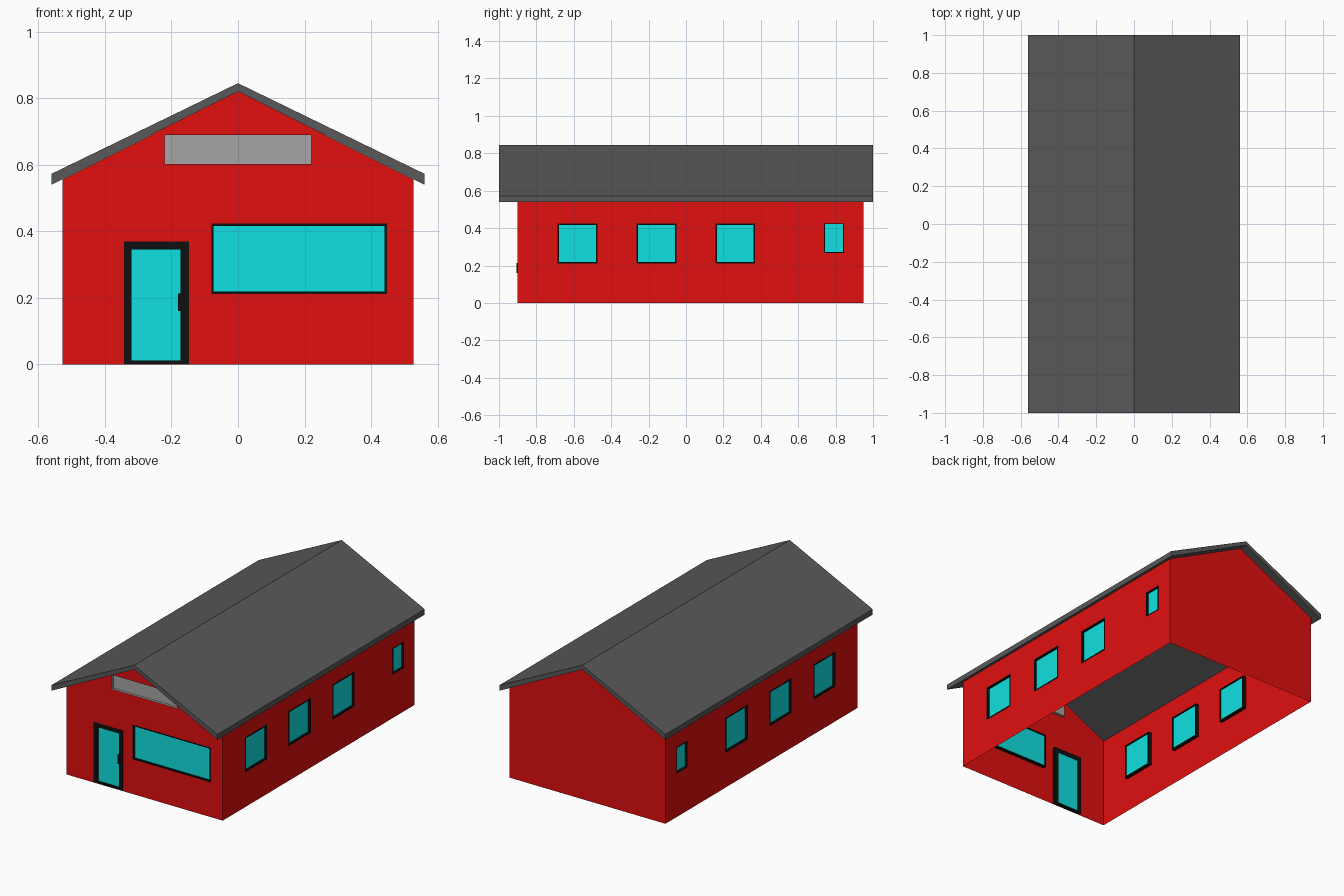
import bpy, bmesh
from mathutils import Matrix, Vector

if "Cube" in bpy.data.objects:
    bpy.data.objects.remove(bpy.data.objects["Cube"])


def material(name, rgb):
    m = bpy.data.materials.new(name)
    m.diffuse_color = (*rgb, 1)
    m.use_nodes = True
    m.node_tree.nodes["Principled BSDF"].inputs["Base Color"].default_value = m.diffuse_color
    return m


RED = material("red_paint", (0.75, 0.005, 0.005))
CYAN = material("glass_cyan", (0.005, 0.75, 0.75))
BLACK = material("black_trim", (0.005, 0.005, 0.005))
ROOF = material("dark_roof", (0.1, 0.1, 0.1))
VENT = material("vent_grey", (0.38, 0.38, 0.38))

W, FRONT, BACK, EAVE, RIDGE = 0.527, -0.9, 0.95, 0.556, 0.82


def plane(u, w, origin):
    """Wall frame: u runs along the wall, v is up, w points outward."""
    m = Matrix((u, (0, 0, 1), w)).transposed().to_4x4()
    m.translation = Vector(origin)
    return m


front = plane((1, 0, 0), (0, -1, 0), (0, FRONT, 0))
back = plane((-1, 0, 0), (0, 1, 0), (0, BACK, 0))
side = plane((0, 1, 0), (1, 0, 0), (W, 0, 0))


def finish(name, bm, mat, mirror=False):
    me = bpy.data.meshes.new(name)
    bm.to_mesh(me)
    bm.free()
    ob = bpy.data.objects.new(name, me)
    bpy.context.collection.objects.link(ob)
    me.materials.append(mat)
    if mirror:
        ob.modifiers.new("Mirror", 'MIRROR')
    return ob


def rect(u0, v0, u1, v1):
    return [(u0, v0), (u1, v0), (u1, v1), (u0, v1)]


def sheet(name, mat, xf, loops, w0=0.0, depth=0.0, mirror=False):
    """Flat panel from an outline plus hole loops, optionally extruded outward."""
    bm = bmesh.new()
    edges = []
    for loop in loops:
        vs = [bm.verts.new((u, v, w0)) for u, v in loop]
        edges += [bm.edges.new((a, b)) for a, b in zip(vs, vs[1:] + vs[:1])]
    bmesh.ops.triangle_fill(bm, use_beauty=True, edges=edges, normal=(0, 0, 1))
    if depth:
        res = bmesh.ops.extrude_face_region(bm, geom=bm.faces[:], use_keep_orig=True)
        top = [g for g in res["geom"] if isinstance(g, bmesh.types.BMVert)]
        bmesh.ops.translate(bm, verts=top, vec=(0, 0, depth))
        bmesh.ops.recalc_face_normals(bm, faces=bm.faces[:])
    else:
        for f in bm.faces:
            f.normal_update()
            if f.normal.z < 0:
                f.normal_flip()
    bm.transform(xf)
    return finish(name, bm, mat, mirror)


def window(name, xf, outer, inner, mirror=False):
    """Black frame set into the opening with recessed glass."""
    sheet(name + "_frame", BLACK, xf, [rect(*outer), rect(*inner)], -0.02, 0.021, mirror)
    sheet(name + "_glass", CYAN, xf, [rect(*inner)], -0.015, 0.003, mirror)


def inset(r, t):
    return (r[0] + t, r[1] + t, r[2] - t, r[3] - t)


# Openings, as (u0, v0, u1, v1) on each wall
picture = (-0.08, 0.212, 0.447, 0.423)
door = (-0.343, 0.002, -0.147, 0.37)
vent = (-0.221, 0.602, 0.221, 0.69)
sides = [(c - 0.106, 0.212, c + 0.106, 0.425) for c in (-0.58, -0.158, 0.264)]
sides.append((0.738, 0.266, 0.845, 0.426))

# Walls: thin sheets, open underneath
gable = [(-W, 0), (W, 0), (W, EAVE), (0, RIDGE), (-W, EAVE)]
sheet("front_wall", RED, front, [gable] + [rect(*r) for r in (picture, door, vent)])
sheet("back_wall", RED, back, [gable])
sheet("side_walls", RED, side,
      [rect(FRONT, 0, BACK, EAVE)] + [rect(*r) for r in sides], mirror=True)

# Windows and door
window("front_window", front, picture, inset(picture, 0.007))
window("door", front, door, (-0.32, 0.012, -0.173, 0.345))
for i, r in enumerate(sides):
    window(f"side_window_{i + 1}", side, r, inset(r, 0.008 if i < 3 else 0.005), True)
sheet("door_handle", BLACK, front, [rect(-0.181, 0.16, -0.168, 0.213)], -0.012, 0.017)

# Recessed gable vent: back panel and surrounding reveal
sheet("gable_vent", VENT, front, [rect(*vent), rect(*inset(vent, 0.001))], -0.018, 0.018)
sheet("gable_vent_panel", VENT, front, [rect(*vent)], -0.018, 0.003)

# Roof: gabled slab overhanging on every side
profile = [(-0.56, 0.54), (0, RIDGE), (0.56, 0.54), (0.56, 0.573), (0, 0.845), (-0.56, 0.573)]
sheet("roof", ROOF, plane((1, 0, 0), (0, -1, 0), (0, 0, 0)), [profile], -1, 2)
